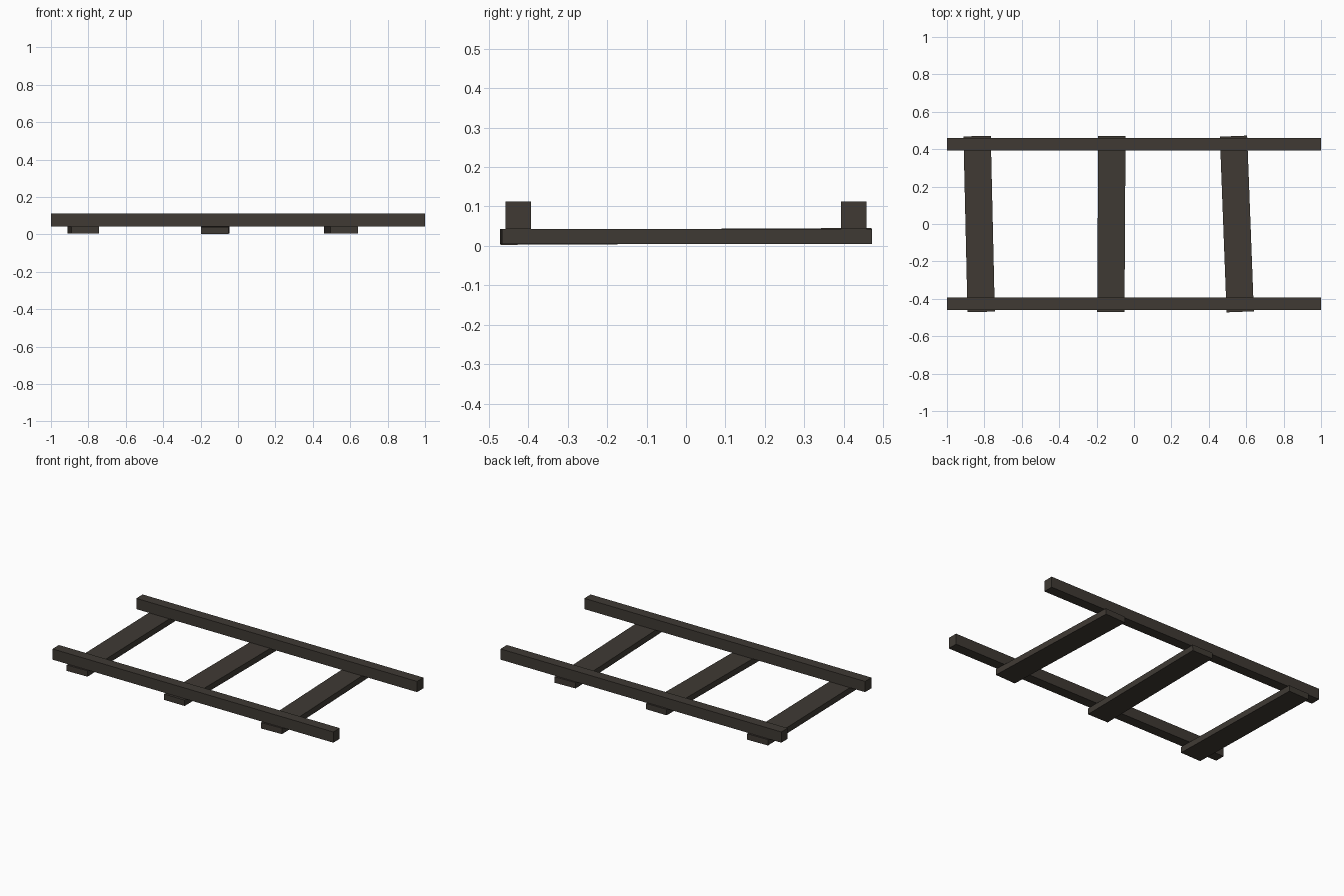
import bpy
import bmesh
from mathutils import Matrix, Euler

cube = bpy.data.objects.get("Cube")
if cube:
    bpy.data.objects.remove(cube, do_unlink=True)

# Weathered dark timber
wood = bpy.data.materials.new("dark_wood")
wood.use_nodes = True
color = (0.05, 0.042, 0.034, 1)
wood.diffuse_color = color
wood.node_tree.nodes["Principled BSDF"].inputs["Base Color"].default_value = color


def beam(name, size, location, rotation=(0, 0, 0)):
    """Add a rectangular timber with its size baked into the mesh."""
    mesh = bpy.data.meshes.new(name)
    bm = bmesh.new()
    bmesh.ops.create_cube(bm, size=1, matrix=Matrix.Diagonal((*size, 1)))
    bm.to_mesh(mesh)
    bm.free()
    mesh.materials.append(wood)
    obj = bpy.data.objects.new(name, mesh)
    obj.location = location
    obj.rotation_euler = Euler(rotation)
    bpy.context.collection.objects.link(obj)
    return obj


# Two long rails
for name, side in (("front_rail", -1), ("back_rail", 1)):
    beam(name, (2, 0.065, 0.069), (0, side * 0.426, 0.0775))

# Three crossing planks under the rails, laid slightly askew
for name, x, tilt, turn in (
    ("right_plank", -0.828, 0, 0.023),
    ("middle_plank", -0.121, 0.005, -0.006),
    ("left_plank", 0.55, 0, 0.038),
):
    beam(name, (0.146, 0.94, 0.038), (x, 0, 0.024), (tilt, 0, turn))
